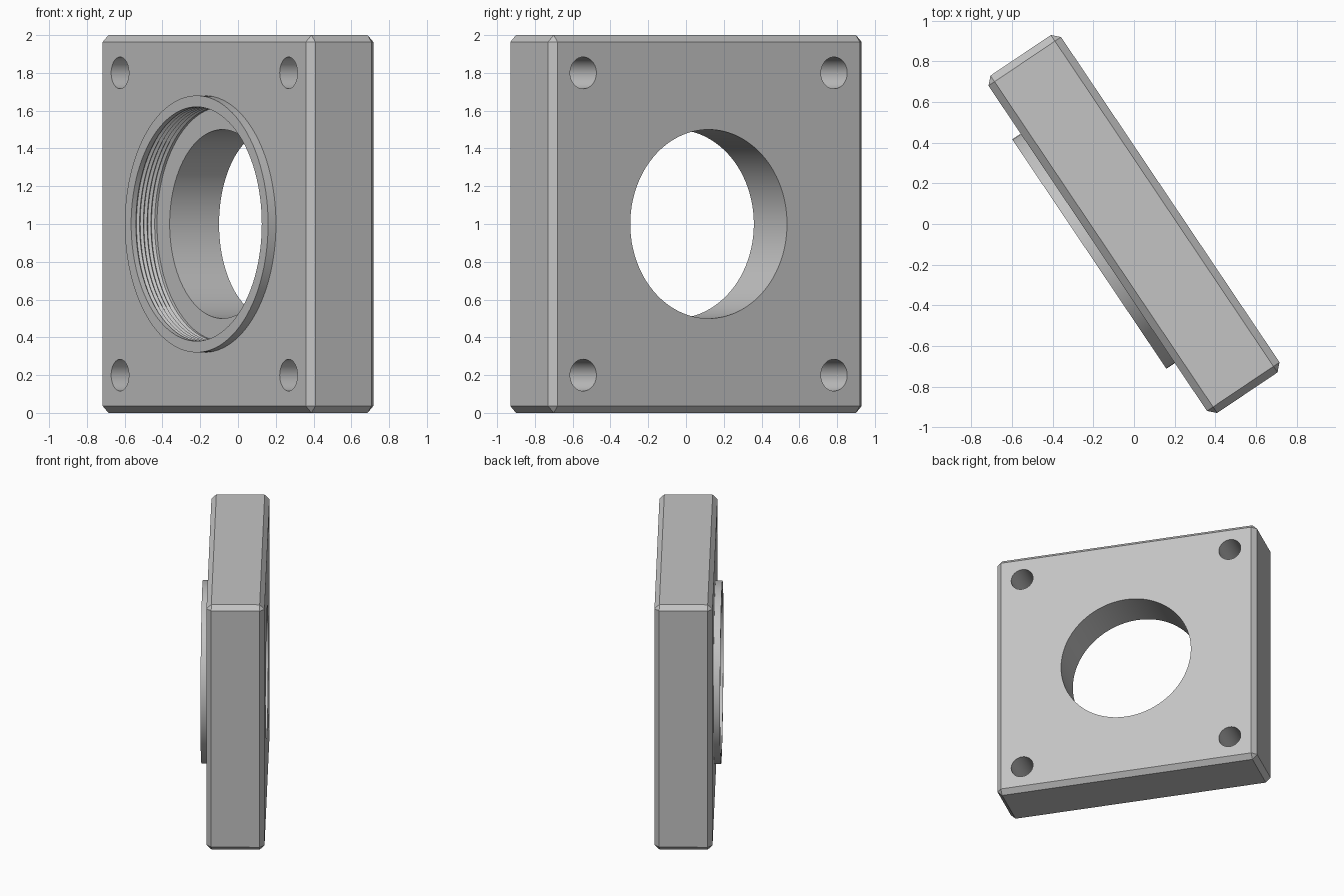
import bpy, bmesh, math
from mathutils import Vector

cube = bpy.data.objects.get("Cube")
if cube:
    bpy.data.objects.remove(cube, do_unlink=True)

WIDTH, THICK, CHAMFER = 2.0, 0.43, 0.036
FRONT = -THICK / 2
RIM = FRONT - 0.05          # front of the raised collar
SHELF = -0.10               # floor of the threaded recess
TURN = math.radians(-56.1)

grey = bpy.data.materials.new("machined grey")
grey.use_nodes = True
colour = (0.55, 0.55, 0.55, 1)
grey.diffuse_color = colour
grey.node_tree.nodes["Principled BSDF"].inputs["Base Color"].default_value = colour


def add_object(name, bm):
    bmesh.ops.recalc_face_normals(bm, faces=bm.faces)
    mesh = bpy.data.meshes.new(name)
    bm.to_mesh(mesh)
    bm.free()
    mesh.materials.append(grey)
    obj = bpy.data.objects.new(name, mesh)
    bpy.context.collection.objects.link(obj)
    return obj


def lathe(name, profile, centre=(0, 0), sides=96):
    """Solid of revolution about y; profile is a list of (radius, y)."""
    bm = bmesh.new()
    rings = []
    for r, y in profile:
        angles = [2 * math.pi * i / sides for i in range(sides)]
        rings.append([bm.verts.new((centre[0] + r * math.cos(a), y,
                                    centre[1] + r * math.sin(a))) for a in angles])
    for a, b in zip(rings, rings[1:]):
        for i in range(sides):
            j = (i + 1) % sides
            bm.faces.new((a[i], a[j], b[j], b[i]))
    bm.faces.new(rings[0])
    bm.faces.new(rings[-1])
    return add_object(name, bm)


def combine(target, tool, operation):
    tool.hide_render = True
    mod = target.modifiers.new(operation.lower(), 'BOOLEAN')
    mod.operation, mod.solver, mod.object = operation, 'EXACT', tool
    bpy.context.view_layer.objects.active = target
    bpy.ops.object.modifier_apply(modifier=mod.name)
    bpy.data.objects.remove(tool, do_unlink=True)


# Square plate with chamfered edges
bm = bmesh.new()
bmesh.ops.create_cube(bm, size=1)
bmesh.ops.scale(bm, vec=Vector((WIDTH, THICK, WIDTH)), verts=bm.verts)
bmesh.ops.bevel(bm, geom=bm.edges[:], offset=CHAMFER, segments=1, affect='EDGES')
plate = add_object("flange_plate", bm)

# Raised round collar on the front
combine(plate, lathe("collar", [(0.68, RIM), (0.68, FRONT + 0.06)]), 'UNION')

# Threaded recess stepping down to the through bore
bore = [(0.62, RIM - 0.1), (0.62, RIM + 0.03)]
turns = 5
pitch = (SHELF - 0.015 - bore[-1][1]) / turns
for i in range(turns):
    y = bore[1][1] + i * pitch
    bore += [(0.632, y + pitch / 2), (0.62, y + pitch)]
bore += [(0.62, SHELF), (0.5, SHELF), (0.5, THICK)]
combine(plate, lathe("bore_cutter", bore), 'DIFFERENCE')

# Four bolt holes
for x in (-0.8, 0.8):
    for z in (-0.8, 0.8):
        hole = lathe("bolt_hole_cutter", [(0.084, -THICK), (0.084, THICK)], (x, z), 48)
        combine(plate, hole, 'DIFFERENCE')

# Smooth round walls, crisp edges, final stance
bpy.ops.object.select_all(action='DESELECT')
plate.select_set(True)
bpy.context.view_layer.objects.active = plate
bpy.ops.object.shade_smooth_by_angle(angle=math.radians(25))
plate.rotation_euler.z = TURN
plate.location.z = WIDTH / 2
